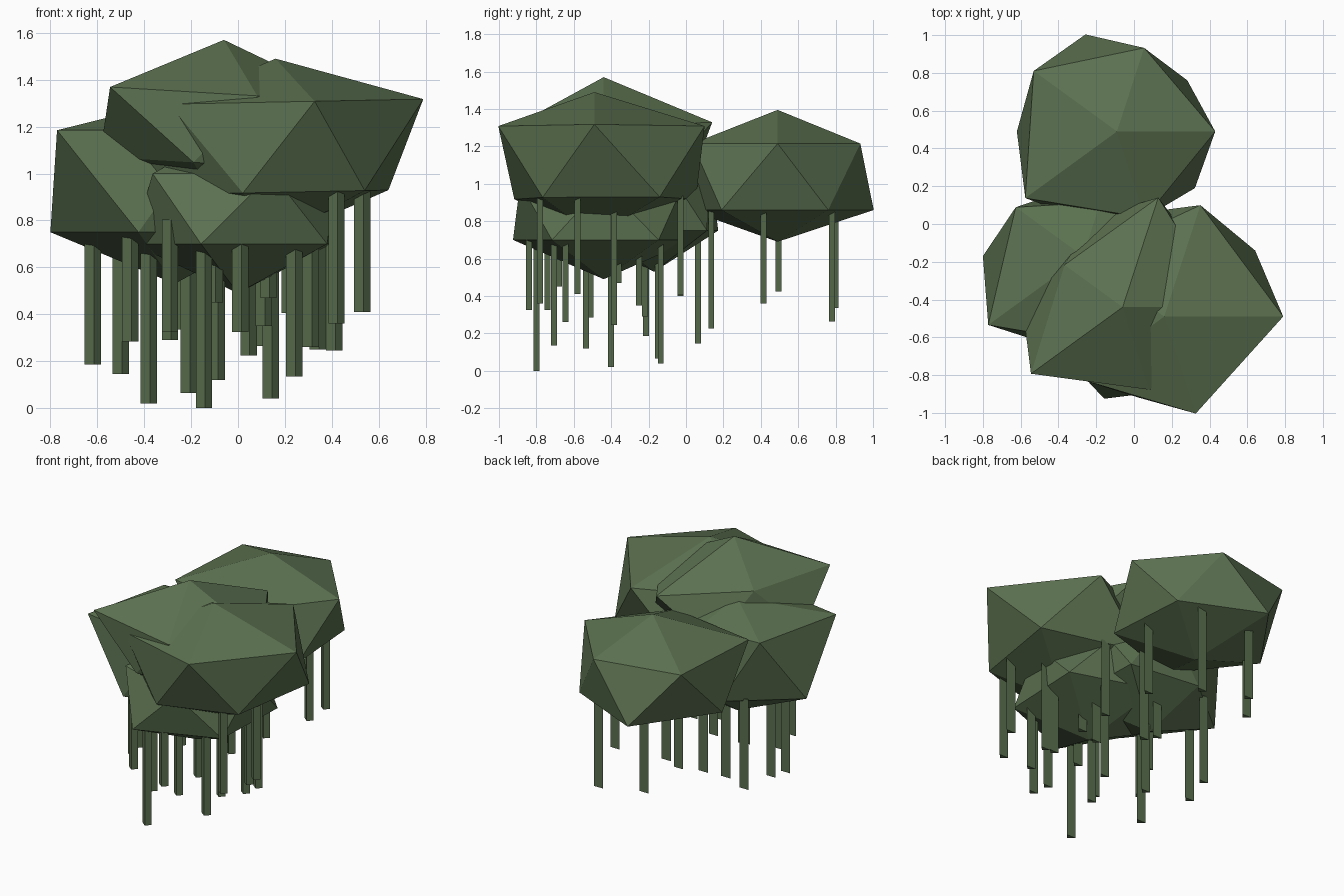
import bpy, bmesh, math
from mathutils import Vector
from mathutils.bvhtree import BVHTree

mat = bpy.data.materials.new("leaf_green")
mat.diffuse_color = (0.105, 0.165, 0.08, 1)

# Leaf clumps: name, centre, z levels, upper ring radii, lower ring radii, tilt of rings along x
clumps = [
    ("back_clump", (-0.09, 0.49), (0.69, 0.86, 1.215, 1.395),
     (0.52, 0.465, 0.545, 0.60, 0.48), (0.46, 0.54, 0.53, 0.50, 0.51), 0),
    ("top_clump", (-0.06, -0.44), (0.81, 1.04, 1.34, 1.57),
     (0.55, 0.61, 0.38, 0.60, 0.46), (0.50, 0.50, 0.53, 0.42, 0.50), -0.06),
    ("right_clump", (0.16, -0.49), (0.72, 0.92, 1.305, 1.49),
     (0.63, 0.62, 0.52, 0.56, 0.54), (0.595, 0.57, 0.60, 0.45, 0.47), 0.02),
    ("left_clump", (-0.27, -0.17), (0.53, 0.75, 1.185, 1.31),
     (0.50, 0.30, 0.44, 0.62, 0.50), (0.48, 0.36, 0.53, 0.50, 0.50), 0),
    ("lower_clump", (0.0, -0.44), (0.49, 0.70, 1.0, 1.2),
     (0.42, 0.45, 0.45, 0.45, 0.47), (0.50, 0.50, 0.45, 0.51, 0.47), 0),
]
trees = []


def finish(bm, name):
    bmesh.ops.recalc_face_normals(bm, faces=bm.faces)
    me = bpy.data.meshes.new(name)
    bm.to_mesh(me)
    bm.free()
    me.materials.append(mat)
    bpy.context.collection.objects.link(bpy.data.objects.new(name, me))


# Each clump is an uneven icosahedron
for name, (cx, cy), z, upper, lower, tilt in clumps:
    bm = bmesh.new()
    bmesh.ops.create_icosphere(bm, subdivisions=1, radius=1)
    for v in bm.verts:
        if abs(v.co.z) > 0.9:
            v.co = (cx, cy, z[3] if v.co.z > 0 else z[0])
            continue
        a = math.atan2(v.co.y, v.co.x)
        up = v.co.z > 0
        i = round((math.degrees(a) - (0 if up else 36)) / 72) % 5
        r = (upper if up else lower)[i]
        dx, dy = r * math.cos(a), r * math.sin(a)
        v.co = (cx + dx, cy + dy, (z[2] if up else z[1]) + tilt * dx)
    trees.append(BVHTree.FromBMesh(bm))
    finish(bm, name)

# Hanging vines: x, y, bottom z
vines = [
    (-0.62, -0.215, 0.185), (-0.50, 0.065, 0.145), (-0.46, -0.51, 0.285),
    (-0.38, -0.40, 0.02), (-0.29, -0.22, 0.29), (-0.29, -0.74, 0.325),
    (-0.21, -0.15, 0.065), (-0.20, -0.03, 0.40), (-0.145, -0.80, 0.0),
    (-0.09, -0.535, 0.12), (-0.10, -0.68, 0.45), (0.01, -0.84, 0.325),
    (0.045, 0.135, 0.225), (0.14, -0.135, 0.04), (0.11, -0.25, 0.35),
    (0.13, -0.36, 0.47), (0.24, -0.705, 0.135), (0.31, -0.645, 0.26),
    (0.34, -0.385, 0.25), (0.41, -0.385, 0.245), (0.42, -0.78, 0.36),
    (0.22, -0.03, 0.405), (0.53, -0.58, 0.41), (0.11, 0.78, 0.265),
    (-0.25, 0.80, 0.335), (0.24, 0.415, 0.36), (-0.49, 0.495, 0.425),
]
# Flat-backed triangular strands, each reaching just inside the clump above
for n, (x, y, z0) in enumerate(vines):
    hits = [t.ray_cast(Vector((x, y, -1)), Vector((0, 0, 1)))[0] for t in trees]
    z1 = min([h.z for h in hits if h], default=0.85) + 0.02
    bm = bmesh.new()
    tri = [(x - 0.035, y + 0.016), (x + 0.005, y - 0.016), (x + 0.035, y + 0.016)]
    bot = [bm.verts.new((a, b, z0)) for a, b in tri]
    top = [bm.verts.new((a, b, z1)) for a, b in tri]
    bm.faces.new(bot)
    bm.faces.new(top)
    for i in range(3):
        j = (i + 1) % 3
        bm.faces.new((bot[i], bot[j], top[j], top[i]))
    finish(bm, f"vine_{n + 1}")
